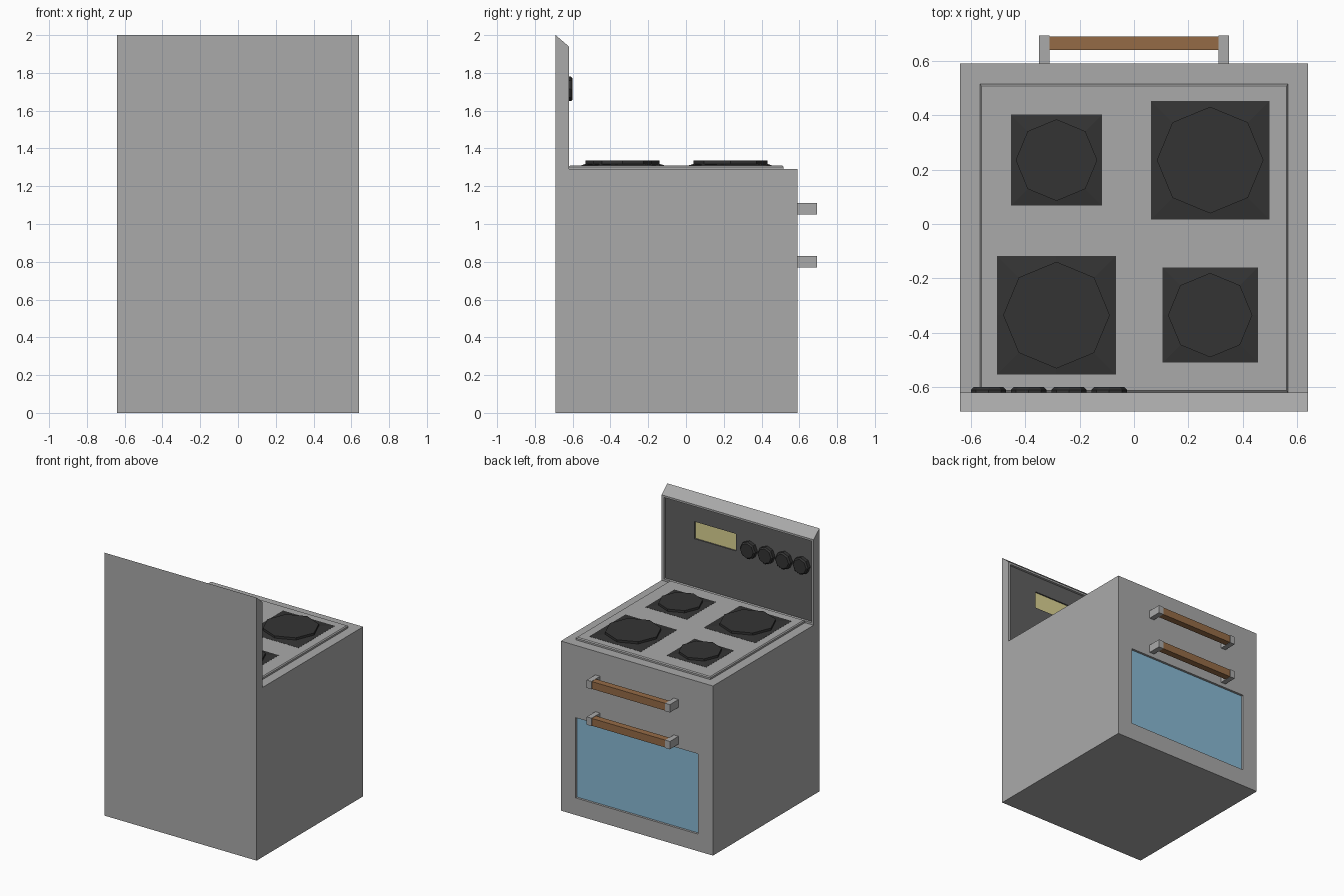
import bpy, bmesh, math
from mathutils import Vector

if "Cube" in bpy.data.objects:
    bpy.data.objects.remove(bpy.data.objects["Cube"])


def material(name, rgb):
    m = bpy.data.materials.new(name)
    m.diffuse_color = (*rgb, 1)
    m.use_nodes = True
    m.node_tree.nodes["Principled BSDF"].inputs["Base Color"].default_value = m.diffuse_color
    return m


GREY = material("grey_enamel", (0.40, 0.40, 0.40))
DARK = material("dark_panel", (0.115, 0.115, 0.115))
BLACK = material("black_iron", (0.034, 0.034, 0.034))
WOOD = material("brown_wood", (0.30, 0.147, 0.061))
GLASS = material("blue_glass", (0.25, 0.49, 0.66))
YELLOW = material("yellow_display", (0.71, 0.65, 0.29))


def loft(name, rings, mat):
    """Closed solid through matching rings of points."""
    bm = bmesh.new()
    loops = [[bm.verts.new(p) for p in ring] for ring in rings]
    n = len(loops[0])
    for a, b in zip(loops, loops[1:]):
        for i in range(n):
            j = (i + 1) % n
            bm.faces.new((a[i], a[j], b[j], b[i]))
    bm.faces.new(loops[0][::-1])
    bm.faces.new(loops[-1])
    bmesh.ops.recalc_face_normals(bm, faces=bm.faces)
    me = bpy.data.meshes.new(name)
    bm.to_mesh(me)
    bm.free()
    me.materials.append(mat)
    ob = bpy.data.objects.new(name, me)
    bpy.context.collection.objects.link(ob)
    return ob


def rect(x0, x1, y0, y1, z):
    return [(x0, y0, z), (x1, y0, z), (x1, y1, z), (x0, y1, z)]


def box(name, x, y, z, mat):
    return loft(name, [rect(*x, *y, z[0]), rect(*x, *y, z[1])], mat)


def cut(ob, x, y, z):
    """Cut a box-shaped recess and discard the cutter."""
    cutter = box("cutter", x, y, z, ob.data.materials[0])
    cutter.hide_render = True
    mod = ob.modifiers.new("recess", "BOOLEAN")
    mod.operation, mod.solver, mod.object = "DIFFERENCE", "EXACT", cutter
    bpy.context.view_layer.update()
    deps = bpy.context.evaluated_depsgraph_get()
    me = bpy.data.meshes.new_from_object(ob.evaluated_get(deps))
    ob.modifiers.clear()
    ob.data = me
    bpy.data.objects.remove(cutter)


# Cabinet and backsplash as one side profile
profile = [(-0.69, 0), (0.59, 0), (0.59, 1.29), (-0.62, 1.29), (-0.62, 1.94), (-0.69, 2.0)]
body = loft("stove_body", [[(x, y, z) for y, z in profile] for x in (-0.64, 0.64)], GREY)
cut(body, (-0.515, 0.515), (0.57, 0.7), (0.13, 0.74))
cut(body, (-0.62, 0.62), (-0.65, -0.5), (1.305, 1.925))

# Oven window
box("oven_window", (-0.515, 0.515), (0.567, 0.573), (0.13, 0.74), GLASS)

# Control panel with sunken display
panel = box("control_panel", (-0.62, 0.62), (-0.652, -0.638), (1.305, 1.925), DARK)
cut(panel, (0.025, 0.375), (-0.7, -0.5), (1.67, 1.80))
box("display", (0.025, 0.375), (-0.653, -0.648), (1.67, 1.80), YELLOW)

# Control knobs
for k in range(4):
    cx = -0.535 + 0.148 * k
    rings = [[(cx + r * math.cos(i * math.pi / 4), y, 1.715 + r * math.sin(i * math.pi / 4))
              for i in range(8)]
             for r, y in ((0.065, -0.64), (0.065, -0.61), (0.055, -0.60))]
    loft(f"knob_{k + 1}", rings, BLACK)

# Cooktop plate with chamfered rim
loft("cooktop", [rect(-0.567, 0.567, -0.62, 0.515, 1.285),
                 rect(-0.567, 0.567, -0.62, 0.515, 1.303),
                 rect(-0.56, 0.56, -0.612, 0.508, 1.31)], GREY)

# Burners: square base rising to an octagonal plate
for k, (cx, cy, half, r) in enumerate([(-0.285, 0.235, 0.167, 0.15), (0.28, 0.235, 0.218, 0.196),
                                       (-0.285, -0.335, 0.218, 0.196), (0.28, -0.335, 0.175, 0.155)]):
    dirs = [Vector((math.cos(i * math.pi / 4), math.sin(i * math.pi / 4))) for i in range(8)]
    square = [d * half / max(abs(d.x), abs(d.y)) for d in dirs]
    octagon = [d * r for d in dirs]
    rings = [[(cx + p.x, cy + p.y, z) for p in ring]
             for ring, z in ((square, 1.305), (square, 1.311), (octagon, 1.318), (octagon, 1.335))]
    loft(f"burner_{k + 1}", rings, BLACK)

# Drawer and oven door handles
for name, z in (("drawer", 1.05), ("oven", 0.77)):
    box(name + "_handle_bar", (-0.312, 0.312), (0.64, 0.69), (z + 0.002, z + 0.058), WOOD)
    for side in (-1, 1):
        xs = sorted((side * 0.31, side * 0.35))
        box(f"{name}_handle_bracket_{'left' if side < 0 else 'right'}",
            xs, (0.58, 0.693), (z, z + 0.06), GREY)
